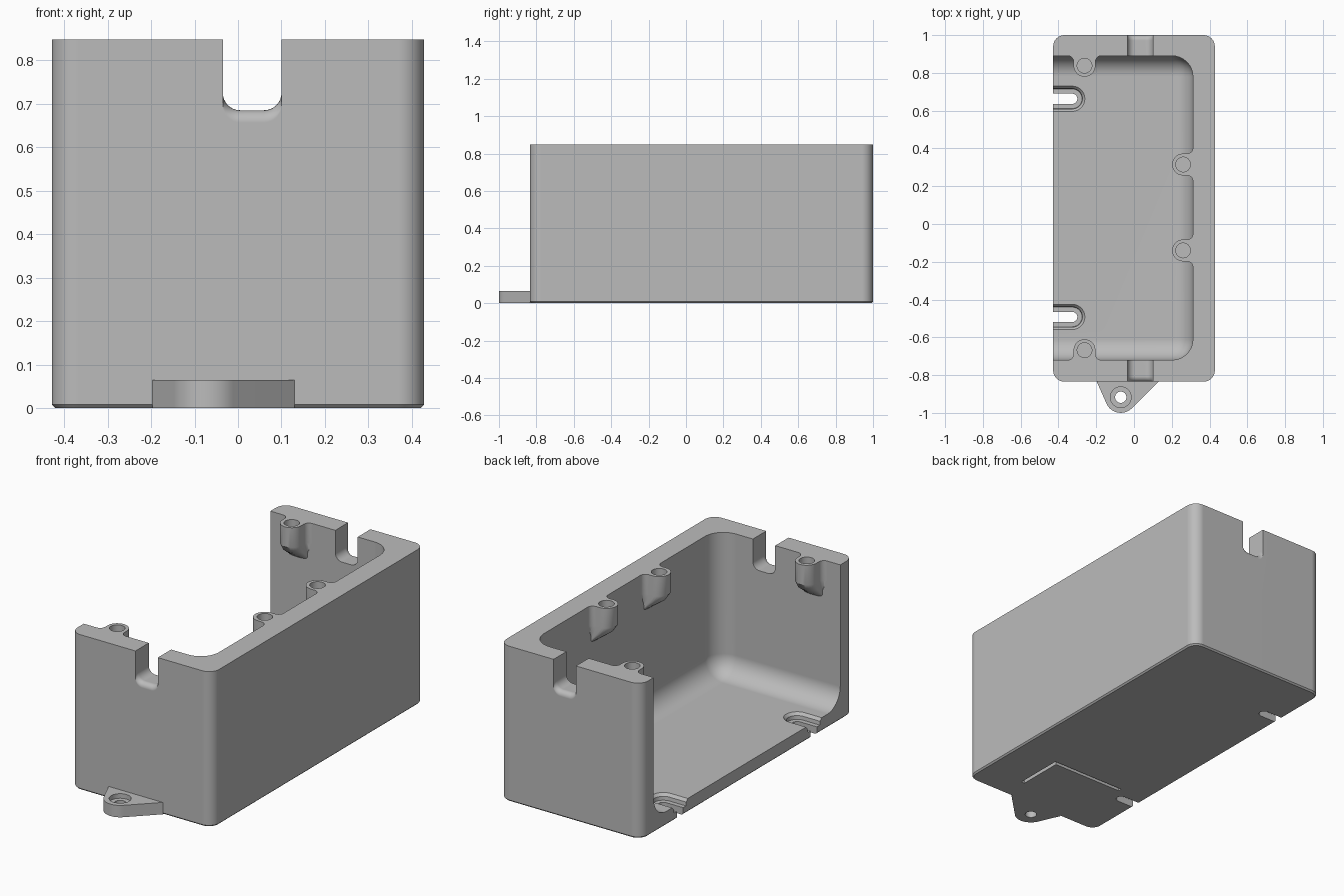
import bpy
import bmesh
from math import sin, cos, pi, radians
from mathutils import Vector

cube = bpy.data.objects.get("Cube")
if cube:
    bpy.data.objects.remove(cube, do_unlink=True)

grey = bpy.data.materials.new("housing grey")
grey.use_nodes = True
grey.diffuse_color = (0.5, 0.5, 0.5, 1)
grey.node_tree.nodes["Principled BSDF"].inputs["Base Color"].default_value = grey.diffuse_color


def finish(name, bm):
    bmesh.ops.recalc_face_normals(bm, faces=bm.faces)
    mesh = bpy.data.meshes.new(name)
    bm.to_mesh(mesh)
    bm.free()
    mesh.materials.append(grey)
    obj = bpy.data.objects.new(name, mesh)
    bpy.context.collection.objects.link(obj)
    return obj


def loft(name, rings):
    """Skin equal-length closed rings and cap both ends."""
    bm = bmesh.new()
    loops = [[bm.verts.new(p) for p in ring] for ring in rings]
    n = len(loops[0])
    for a, b in zip(loops, loops[1:]):
        for i in range(n):
            j = (i + 1) % n
            bm.faces.new((a[i], a[j], b[j], b[i]))
    bm.faces.new(loops[0])
    bm.faces.new(loops[-1])
    return finish(name, bm)


def arc(cx, cy, r, start, end, steps=8):
    return [(cx + r * cos(radians(start + (end - start) * i / steps)),
             cy + r * sin(radians(start + (end - start) * i / steps)))
            for i in range(steps + 1)]


def at_z(points, z):
    return [(x, y, z) for x, y in points]


def circle(x, y, r):
    return arc(x, y, r, 0, 360, 32)[:-1]


def rounded_rect(x0, x1, y0, y1, r):
    return (arc(x1 - r, y1 - r, r, 0, 90) + arc(x0 + r, y1 - r, r, 90, 180)
            + arc(x0 + r, y0 + r, r, 180, 270) + arc(x1 - r, y0 + r, r, 270, 360))


def combine(tool, operation="DIFFERENCE"):
    mod = housing.modifiers.new("combine", "BOOLEAN")
    mod.operation = operation
    mod.solver = "EXACT"
    mod.object = tool
    bpy.context.view_layer.objects.active = housing
    bpy.ops.object.modifier_apply(modifier=mod.name)
    bpy.data.objects.remove(tool, do_unlink=True)


X, FRONT, BACK, TOP = 0.428, -0.835, 1.0, 0.848
IN_X, IN_FRONT, IN_BACK, FLOOR = 0.312, -0.72, 0.89, 0.075

# Outer block with rounded corners and a fine bottom chamfer
c = 0.008
housing = loft("housing", [
    at_z(rounded_rect(-X + c, X - c, FRONT + c, BACK - c, 0.06 - c), 0),
    at_z(rounded_rect(-X, X, FRONT, BACK, 0.06), c),
    at_z(rounded_rect(-X, X, FRONT, BACK, 0.06), TOP)])

# Filleted cavity, open to the top and one long side
bm = bmesh.new()
bmesh.ops.create_cube(bm, size=1)
low, high = Vector((-0.8, IN_FRONT, FLOOR)), Vector((IN_X, IN_BACK, 1.3))
for v in bm.verts:
    v.co = [low[i] if v.co[i] < 0 else high[i] for i in range(3)]
bmesh.ops.bevel(bm, geom=bm.edges[:], offset=0.11, segments=8, profile=0.5, affect="EDGES")
combine(finish("cavity_cutter", bm))

# Screw bosses growing from the walls, tapering back into them below
R, F, OUT = 0.058, 0.03, 0.052
half = R + F
outline = ([(-half, -0.03)] + arc(-half, F, F, -90, 0, 5) + arc(0, OUT, R, 180, 0, 14)
           + arc(half, F, F, 180, 270, 5) + [(half, -0.03)])
bosses = [(-0.262, IN_BACK, 0, -1), (-0.262, IN_FRONT, 0, 1),
          (IN_X, 0.315, -1, 0), (IN_X, -0.14, -1, 0)]
for x, y, nx, ny in bosses:
    rings = []
    for z, k in ((TOP, 1), (0.74, 1), (0.70, 0.8), (0.64, 0.2)):
        ring = []
        for u, v in outline:
            d = -0.03 + (v + 0.03) * k
            ring.append((x + u * ny + d * nx, y - u * nx + d * ny, z))
        rings.append(ring)
    combine(loft("boss", rings), "UNION")
for x, y, nx, ny in bosses:
    hole = circle(x + OUT * nx, y + OUT * ny, 0.039)
    combine(loft("boss_hole", [at_z(hole, 0.73), at_z(hole, 1)]))

# Cable notches in both end walls, with a rounded outer sill
for outer, inward in ((FRONT, 1), (BACK, -1)):
    sill = 0.028
    steps = [(-0.05, sill)]
    for i in range(7):
        t = i / 6 * pi / 2
        steps.append((sill * (1 - cos(t)), sill * (1 - sin(t))))
    steps.append((0.2, 0))
    rings = []
    for depth, drop in steps:
        z = 0.685 - drop
        profile = ([(-0.035, 1)] + arc(0.005, z + 0.04, 0.04, 180, 270)
                   + arc(0.06, z + 0.04, 0.04, 270, 360) + [(0.1, 1)])
        rings.append([(px, outer + inward * depth, pz) for px, pz in profile])
    combine(loft("notch_cutter", rings))

# Open mounting slots with a chamfered recess in the floor
for y in (0.663, -0.492):
    def slot(r):
        return arc(-0.327, y, r, -90, 90, 14) + [(-0.6, y + r), (-0.6, y - r)]
    combine(loft("slot_recess", [at_z(slot(0.052), 0.04), at_z(slot(0.054), 0.06),
                                 at_z(slot(0.068), FLOOR + 0.001),
                                 at_z(slot(0.068), FLOOR + 0.05)]))
    combine(loft("slot_cutter", [at_z(slot(0.027), -0.1), at_z(slot(0.027), 0.1)]))

# Mounting tab at the front
TX, TY = -0.07, -0.917
base = circle(TX, TY, 0.083) + [(-0.197, FRONT), (0.13, FRONT), (0.13, -0.8), (-0.197, -0.8)]
bm = bmesh.new()
for z in (0, 0.065):
    for p in at_z(base, z):
        bm.verts.new(p)
hull = bmesh.ops.convex_hull(bm, input=bm.verts[:])
bmesh.ops.delete(bm, geom=list({v for v in hull["geom_interior"] + hull["geom_unused"]
                                if isinstance(v, bmesh.types.BMVert)}), context="VERTS")
bmesh.ops.dissolve_limit(bm, angle_limit=radians(1), verts=bm.verts[:], edges=bm.edges[:])
combine(finish("tab", bm), "UNION")
for r, z in ((0.055, 0.04), (0.03, -0.1)):
    combine(loft("tab_hole", [at_z(circle(TX, TY, r), z), at_z(circle(TX, TY, r), 0.2)]))

# Corner groove in the underside
groove = [(-0.26, -0.415), (0.185, -0.415), (0.185, -0.69),
          (0.165, -0.69), (0.165, -0.435), (-0.26, -0.435)]
combine(loft("groove_cutter", [at_z(groove, -0.1), at_z(groove, 0.02)]))

# Smooth rounded areas while keeping crisp edges
bpy.ops.object.select_all(action="DESELECT")
housing.select_set(True)
bpy.context.view_layer.objects.active = housing
bpy.ops.object.shade_smooth_by_angle(angle=radians(30))
weighted = housing.modifiers.new("flat_normals", "WEIGHTED_NORMAL")
weighted.keep_sharp = True
